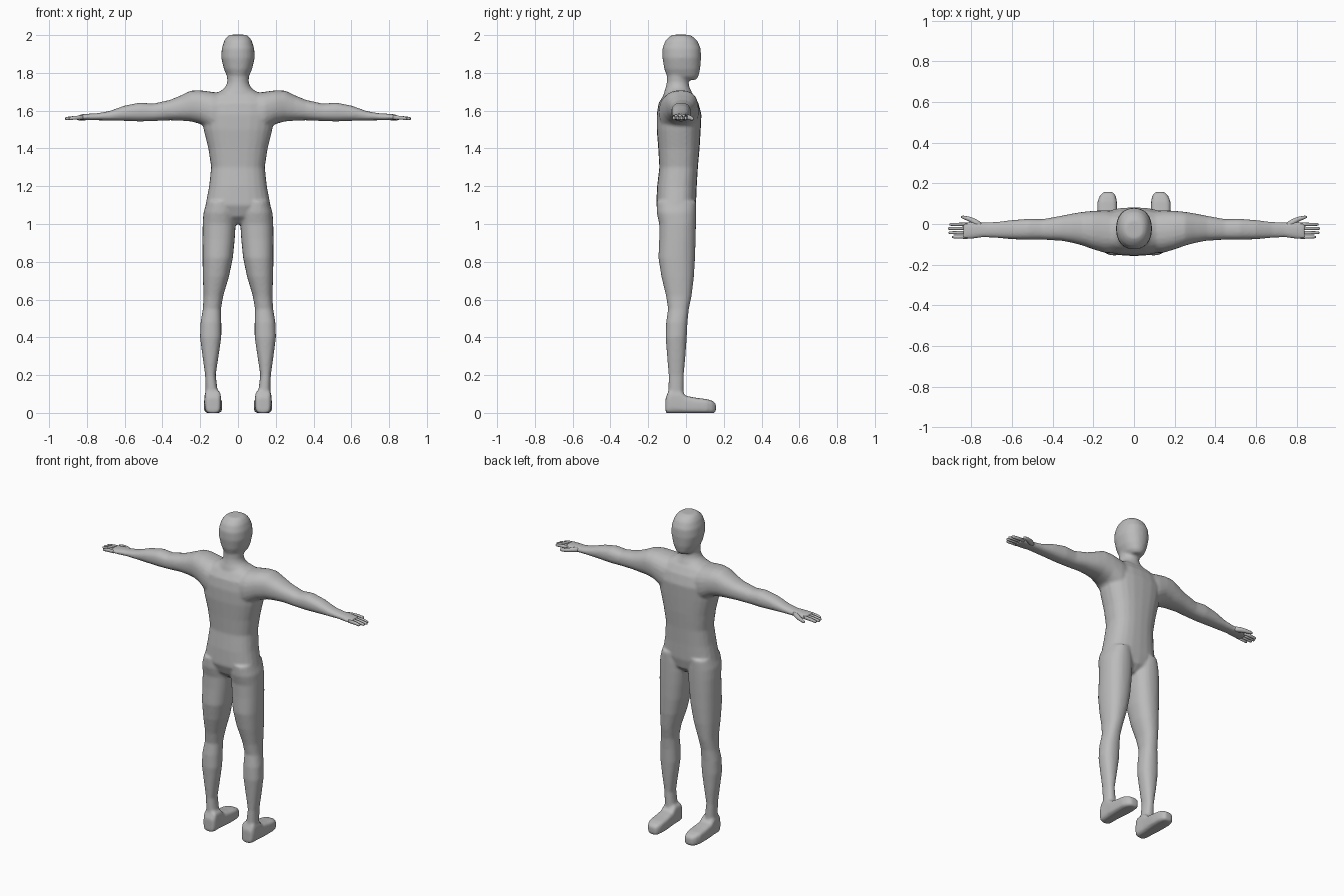
import bpy, bmesh, math
from mathutils import Vector

skin = bpy.data.materials.new("plain grey")
skin.diffuse_color = (0.5, 0.5, 0.5, 1)

# for each loft axis: which axes the two cross-section ranges lie on
CROSS = {0: (1, 2), 1: (0, 2), 2: (0, 1)}


def loft(bm, axis, rows, power=0.9, sides=24, mirror=False):
    """Closed skin through rows of (position, a_min, a_max, b_min, b_max)."""
    ia, ib = CROSS[axis]
    for sign in ((1, -1) if mirror else (1,)):
        rings = []
        for t, a0, a1, b0, b1 in rows:
            ring = []
            for k in range(sides):
                ang = 2 * math.pi * k / sides
                c, s = math.cos(ang), math.sin(ang)
                p = Vector((0, 0, 0))
                p[axis] = t
                p[ia] = (a0 + a1) / 2 + (a1 - a0) / 2 * math.copysign(abs(c) ** power, c)
                p[ib] = (b0 + b1) / 2 + (b1 - b0) / 2 * math.copysign(abs(s) ** power, s)
                p.x *= sign
                ring.append(bm.verts.new(p))
            rings.append(ring)
        faces = [bm.faces.new(rings[0]), bm.faces.new(rings[-1])]
        for r0, r1 in zip(rings, rings[1:]):
            for k in range(sides):
                j = (k + 1) % sides
                faces.append(bm.faces.new((r0[k], r0[j], r1[j], r1[k])))
        bmesh.ops.recalc_face_normals(bm, faces=faces)


def finish(bm, name):
    me = bpy.data.meshes.new(name)
    bm.to_mesh(me)
    bm.free()
    me.materials.append(skin)
    ob = bpy.data.objects.new(name, me)
    bpy.context.collection.objects.link(ob)
    for p in me.polygons:
        p.use_smooth = True
    return ob


def sym(rows):
    return [(z, -w, w, y0, y1) for z, w, y0, y1 in rows]


bm = bmesh.new()

# torso with hips and sloping shoulders
loft(bm, 2, sym([
    (1.00, 0.035, -0.09, 0.00), (1.04, 0.10, -0.135, 0.04), (1.10, 0.172, -0.158, 0.053),
    (1.20, 0.153, -0.153, 0.057), (1.30, 0.142, -0.141, 0.063), (1.40, 0.157, -0.147, 0.072),
    (1.50, 0.182, -0.155, 0.078), (1.58, 0.195, -0.155, 0.082), (1.64, 0.19, -0.145, 0.066),
    (1.68, 0.15, -0.12, 0.042), (1.705, 0.09, -0.10, 0.02)]), power=0.8)

# neck
loft(bm, 2, sym([
    (1.66, 0.13, -0.125, 0.045), (1.70, 0.095, -0.115, 0.03), (1.725, 0.067, -0.107, 0.018),
    (1.75, 0.057, -0.102, 0.014), (1.82, 0.06, -0.10, 0.02)]), power=1)

# head, with the chin towards +y
loft(bm, 2, sym([
    (1.762, 0.035, -0.06, 0.052), (1.78, 0.057, -0.10, 0.066), (1.82, 0.075, -0.115, 0.075),
    (1.88, 0.089, -0.125, 0.080), (1.93, 0.086, -0.125, 0.078), (1.97, 0.073, -0.11, 0.060),
    (1.99, 0.060, -0.09, 0.04), (2.002, 0.043, -0.07, 0.015)]), power=0.9)

# legs
loft(bm, 2, [
    (0.03, 0.10, 0.172, -0.10, -0.01), (0.12, 0.108, 0.172, -0.093, -0.012),
    (0.20, 0.118, 0.174, -0.092, -0.012), (0.30, 0.103, 0.188, -0.10, -0.003),
    (0.40, 0.088, 0.201, -0.108, 0.004), (0.48, 0.088, 0.198, -0.105, 0.008),
    (0.55, 0.090, 0.186, -0.095, 0.015), (0.62, 0.078, 0.182, -0.106, 0.03),
    (0.72, 0.048, 0.186, -0.13, 0.042), (0.82, 0.027, 0.188, -0.146, 0.048),
    (0.92, 0.017, 0.188, -0.142, 0.051), (1.00, 0.012, 0.187, -0.142, 0.053),
    (1.06, 0.012, 0.183, -0.155, 0.054), (1.12, 0.03, 0.165, -0.155, 0.054)],
    power=0.88, mirror=True)

# feet
loft(bm, 1, [
    (-0.108, 0.10, 0.165, 0.0, 0.08), (-0.09, 0.09, 0.176, -0.002, 0.12),
    (-0.03, 0.09, 0.178, -0.002, 0.12), (0.00, 0.088, 0.18, -0.002, 0.09),
    (0.06, 0.083, 0.181, -0.002, 0.079), (0.11, 0.084, 0.18, -0.002, 0.073),
    (0.14, 0.09, 0.168, -0.002, 0.064), (0.158, 0.104, 0.15, 0.002, 0.05)],
    power=0.5, mirror=True)

# arms and palms
loft(bm, 0, [
    (0.05, -0.14, 0.06, 1.45, 1.69), (0.14, -0.143, 0.068, 1.49, 1.70),
    (0.20, -0.125, 0.065, 1.53, 1.708), (0.25, -0.107, 0.060, 1.543, 1.706),
    (0.30, -0.093, 0.052, 1.547, 1.682), (0.36, -0.082, 0.040, 1.549, 1.657),
    (0.45, -0.077, 0.024, 1.545, 1.637), (0.52, -0.078, 0.026, 1.543, 1.643),
    (0.60, -0.075, 0.019, 1.546, 1.627), (0.68, -0.068, 0.010, 1.548, 1.598),
    (0.74, -0.065, 0.008, 1.549, 1.587), (0.79, -0.073, 0.012, 1.549, 1.584),
    (0.84, -0.075, 0.008, 1.551, 1.58)], power=0.85, mirror=True)

body = finish(bm, "body")
remesh = body.modifiers.new("fuse parts", 'REMESH')
remesh.mode = 'VOXEL'
remesh.voxel_size = 0.008
remesh.use_smooth_shade = True
smooth = body.modifiers.new("soften joins", 'SMOOTH')
smooth.factor = 0.5
smooth.iterations = 5

# fingers
bm = bmesh.new()
for y, tip in ((-0.064, 0.895), (-0.043, 0.912), (-0.022, 0.916), (-0.002, 0.908)):
    loft(bm, 0, [(0.82, y - 0.009, y + 0.009, 1.554, 1.576),
                 (0.87, y - 0.008, y + 0.008, 1.552, 1.572),
                 (tip - 0.008, y - 0.007, y + 0.007, 1.55, 1.567),
                 (tip, y - 0.004, y + 0.004, 1.553, 1.563)], sides=10, mirror=True)
finish(bm, "fingers")

# thumbs
bm = bmesh.new()
loft(bm, 0, [(0.745, -0.02, 0.004, 1.555, 1.58), (0.78, -0.01, 0.025, 1.551, 1.58),
             (0.81, 0.012, 0.036, 1.549, 1.573), (0.84, 0.025, 0.041, 1.548, 1.567),
             (0.852, 0.031, 0.040, 1.551, 1.563)], sides=12, mirror=True)
finish(bm, "thumbs")
